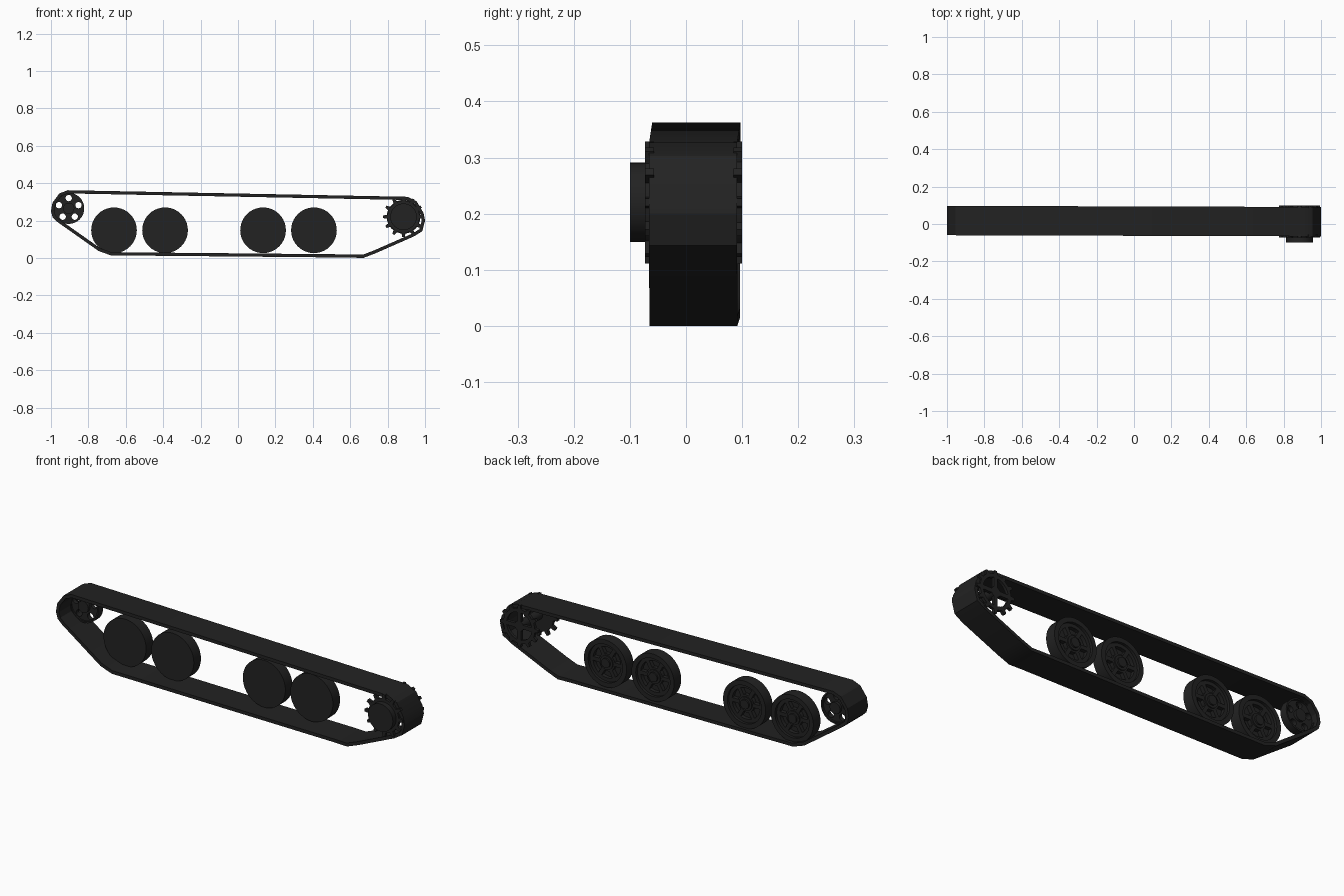
import bpy
from math import sin, cos, pi, tau
from mathutils import Vector, Matrix

cube = bpy.data.objects.get("Cube")
if cube:
    bpy.data.objects.remove(cube)

black = bpy.data.materials.new("dark_rubber_black")
black.use_nodes = True
black.diffuse_color = (0.016, 0.016, 0.016, 1)
black.node_tree.nodes["Principled BSDF"].inputs["Base Color"].default_value = (0.016, 0.016, 0.016, 1)


def plate(name, loops, y0, y1, center=(0, 0)):
    """Fill nested x/z outlines (inner ones become holes) and extrude from y0 to y1."""
    curve = bpy.data.curves.new(name, 'CURVE')
    curve.dimensions = '2D'
    curve.fill_mode = 'BOTH'
    curve.extrude = (y1 - y0) / 2
    for loop in loops:
        spline = curve.splines.new('POLY')
        spline.points.add(len(loop) - 1)
        for point, (x, z) in zip(spline.points, loop):
            point.co = (x, z, 0, 1)
        spline.use_cyclic_u = True
    temp = bpy.data.objects.new(name + "_outline", curve)
    bpy.context.collection.objects.link(temp)
    bpy.context.view_layer.update()
    graph = bpy.context.evaluated_depsgraph_get()
    mesh = bpy.data.meshes.new_from_object(temp.evaluated_get(graph))
    bpy.data.objects.remove(temp)
    mesh.transform(Matrix.Translation((0, (y0 + y1) / 2, 0)) @ Matrix.Rotation(pi / 2, 4, 'X'))
    mesh.materials.clear()
    mesh.materials.append(black)
    obj = bpy.data.objects.new(name, mesh)
    bpy.context.collection.objects.link(obj)
    obj.location = (center[0], 0, center[1])
    for other in bpy.context.selected_objects:
        other.select_set(False)
    obj.select_set(True)
    bpy.context.view_layer.objects.active = obj
    bpy.ops.object.shade_smooth_by_angle(angle=pi / 7)
    return obj


def circle(r, n=40, cx=0, cz=0):
    return [(cx + r * cos(tau * i / n), cz + r * sin(tau * i / n)) for i in range(n)]


def hole_ring(count, distance, r):
    angles = [pi / 2 + tau * i / count for i in range(count)]
    return [circle(r, 16, distance * cos(a), distance * sin(a)) for a in angles]


def windows(count, r0, r1, bar):
    """Arched openings that leave straight spokes of width bar between them."""
    loops = []
    for i in range(count):
        mid, half = tau * (i + 0.5) / count, pi / count
        loop = []
        for r, order in ((r0, range(7)), (r1, range(6, -1, -1))):
            span = half - bar / (2 * r)
            for k in order:
                a = mid + span * (k / 3 - 1)
                loop.append((r * cos(a), r * sin(a)))
        loops.append(loop)
    return loops


def gear(root, tip, teeth):
    step = tau / teeth
    profile = ((-0.5, root), (-0.22, root), (-0.12, tip), (0.12, tip), (0.22, root))
    return [(r * cos((i + f) * step), r * sin((i + f) * step))
            for i in range(teeth) for f, r in profile]


def inset(points, distance):
    """Offset a clockwise closed outline inward."""
    result = []
    for i, p in enumerate(points):
        p = Vector(p)
        a = (p - Vector(points[i - 1])).normalized()
        b = (Vector(points[(i + 1) % len(points)]) - p).normalized()
        na, nb = Vector((a.y, -a.x)), Vector((b.y, -b.x))
        result.append(tuple(p + (na + nb) * distance / (1 + na.dot(nb))))
    return result


# Track belt, a faceted band around all wheels
belt = [(-1, 0.25), (-0.992, 0.295), (-0.955, 0.345), (-0.91, 0.362),
        (0.905, 0.327), (0.955, 0.303), (0.992, 0.24), (1, 0.2), (0.985, 0.143),
        (0.94, 0.115), (0.735, 0.025), (0.67, 0.0), (0.6, 0.002),
        (-0.68, 0.014), (-0.745, 0.037), (-0.965, 0.192), (-0.99, 0.215)]
track = plate("track_belt", [belt, inset(belt, 0.017)], -0.063, 0.094)
track.rotation_euler.z = -0.003

# Road wheels: solid front face, dished and spoked rear
for number, x in enumerate((-0.663, -0.39, 0.134, 0.406), 1):
    at = (x, 0.148)
    tag = f"road_wheel_{number}_"
    plate(tag + "disc", [circle(0.122)], 0.022, 0.046, at)
    plate(tag + "tyre", [circle(0.122), circle(0.098)], 0.046, 0.08, at)
    plate(tag + "spokes", [circle(0.098)] + windows(6, 0.045, 0.08, 0.02), 0.046, 0.066, at)
    plate(tag + "hub_flange", [circle(0.036)], 0.066, 0.072, at)
    plate(tag + "hub_cap", [circle(0.024, 24)], 0.072, 0.08, at)

# Idler wheel with a ring of through holes
idler = (-0.905, 0.265)
plate("idler_disc", [circle(0.083)] + hole_ring(5, 0.055, 0.017), 0.04, 0.062, idler)
plate("idler_rim", [circle(0.083), circle(0.075)], 0.032, 0.072, idler)
plate("idler_hub", [circle(0.03, 24)], 0.026, 0.076, idler)

# Drive sprocket: two toothed rings, the front one carrying the drive housing
drive = (0.885, 0.22)
plate("sprocket_front", [gear(0.086, 0.109, 12)], -0.073, -0.057, drive)
plate("sprocket_housing", [circle(0.071)], -0.1, -0.073, drive)
plate("sprocket_rear", [gear(0.09, 0.109, 12)] + windows(4, 0.026, 0.072, 0.022), 0.085, 0.1, drive)
plate("sprocket_axle", [circle(0.024, 24)], -0.057, 0.085, drive)
